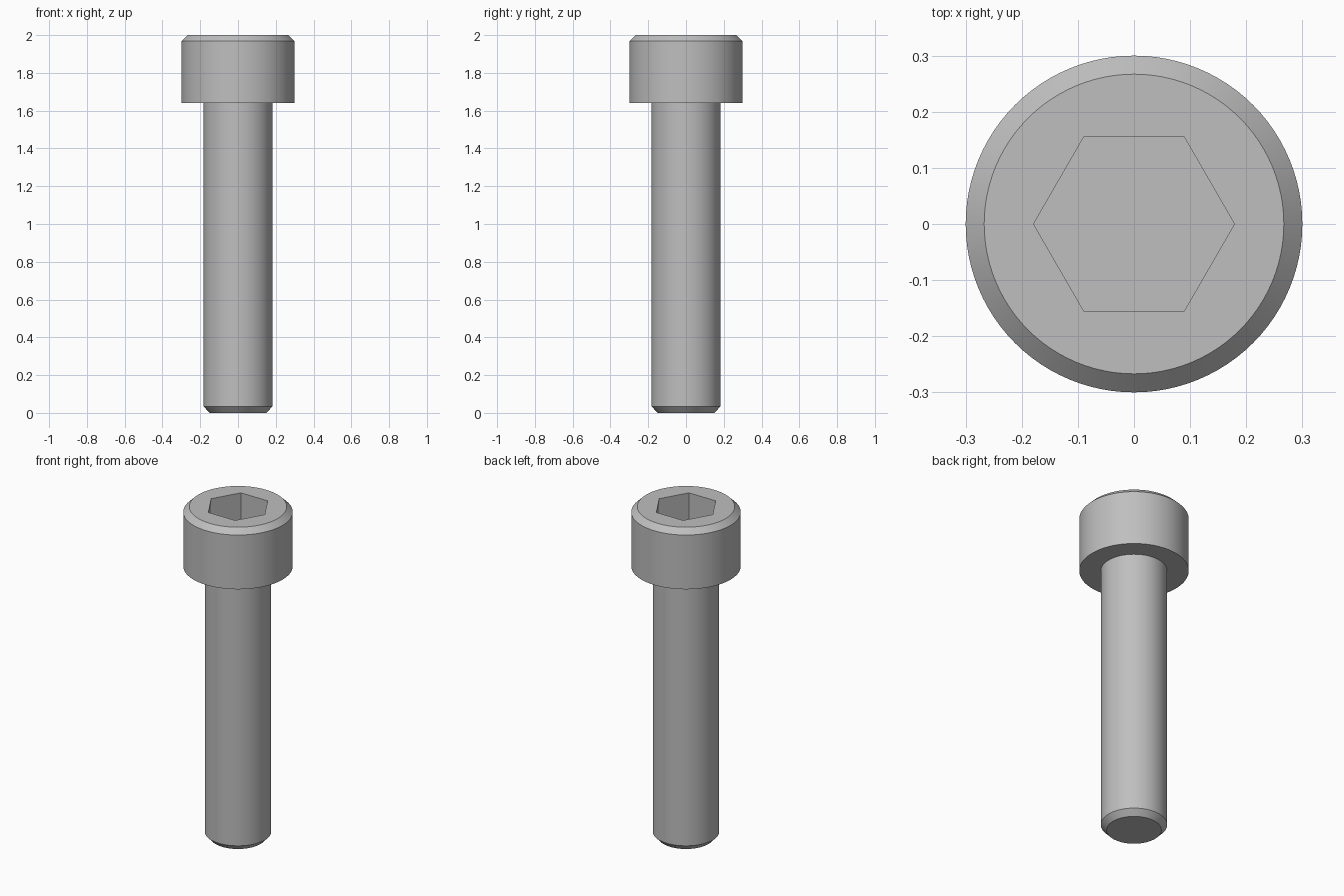
import bpy, bmesh, math

cube = bpy.data.objects.get("Cube")
if cube:
    bpy.data.objects.remove(cube, do_unlink=True)

SEGMENTS = 96
steel = bpy.data.materials.new("grey_steel")
steel.use_nodes = True
GREY = (0.52, 0.52, 0.52, 1)
steel.diffuse_color = GREY
steel.node_tree.nodes["Principled BSDF"].inputs["Base Color"].default_value = GREY


def circle(radius, angle):
    return radius


def hexagon(radius, angle):
    # Distance to a hexagon with corners on the x axis
    sector = math.pi / 3
    return radius * math.cos(sector / 2) / math.cos(angle % sector - sector / 2)


def lathe(name, profile, cap_start=False, cap_end=False):
    """Skin consecutive rings of (shape, radius, z), capping ends when asked."""
    bm = bmesh.new()
    rings = []
    for shape, radius, z in profile:
        ring = []
        for i in range(SEGMENTS):
            angle = math.tau * i / SEGMENTS
            r = shape(radius, angle)
            ring.append(bm.verts.new((r * math.cos(angle), r * math.sin(angle), z)))
        rings.append(ring)
    for low, high in zip(rings, rings[1:]):
        for i in range(SEGMENTS):
            j = (i + 1) % SEGMENTS
            bm.faces.new((low[i], low[j], high[j], high[i]))
    if cap_start:
        bm.faces.new(rings[0][::-1])
    if cap_end:
        bm.faces.new(rings[-1])
    mesh = bpy.data.meshes.new(name)
    bm.to_mesh(mesh)
    bm.free()
    mesh.materials.append(steel)
    obj = bpy.data.objects.new(name, mesh)
    bpy.context.collection.objects.link(obj)
    bpy.ops.object.select_all(action="DESELECT")
    obj.select_set(True)
    bpy.context.view_layer.objects.active = obj
    bpy.ops.object.shade_smooth_by_angle(angle=math.radians(25))
    return obj


SHAFT_RADIUS, HEAD_BASE = 0.182, 1.64

# Plain shaft with a chamfered tip
lathe("shaft", [
    (circle, 0.15, 0),
    (circle, SHAFT_RADIUS, 0.034),
    (circle, SHAFT_RADIUS, HEAD_BASE),
], cap_start=True)

# Cylindrical head: underside, wall, chamfer, top, then hexagonal socket and floor
lathe("socket_head", [
    (circle, SHAFT_RADIUS, HEAD_BASE),
    (circle, 0.3, HEAD_BASE),
    (circle, 0.3, 1.968),
    (circle, 0.267, 2),
    (hexagon, 0.179, 2),
    (hexagon, 0.179, 1.82),
], cap_end=True)
